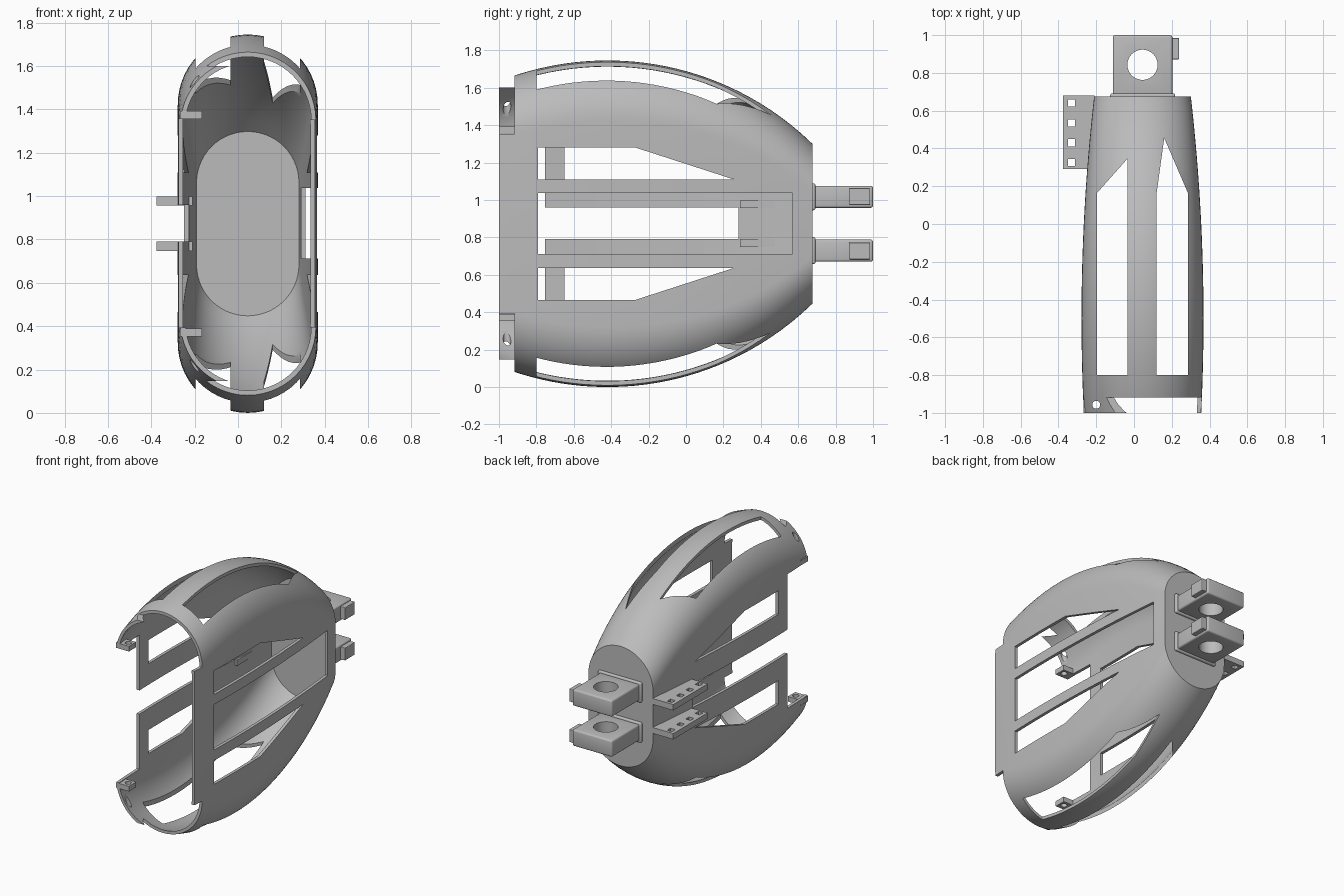
import bpy, bmesh, math
from mathutils import Matrix

cube = bpy.data.objects.get("Cube")
if cube:
    bpy.data.objects.remove(cube, do_unlink=True)

CX, CZ = 0.045, 0.873      # centre of the shell section
BACK = 0.675               # y of the closed end
WALL = 0.022

grey = bpy.data.materials.new("plain grey")
grey.use_nodes = True
grey.diffuse_color = (0.5, 0.5, 0.5, 1)
grey.node_tree.nodes["Principled BSDF"].inputs["Base Color"].default_value = (0.5, 0.5, 0.5, 1)


def finish(name, bm):
    bmesh.ops.recalc_face_normals(bm, faces=bm.faces)
    mesh = bpy.data.meshes.new(name)
    bm.to_mesh(mesh)
    bm.free()
    obj = bpy.data.objects.new(name, mesh)
    bpy.context.scene.collection.objects.link(obj)
    mesh.materials.append(grey)
    return obj


def box(name, x, y, z):
    bm = bmesh.new()
    size = Matrix.Diagonal((x[1] - x[0], y[1] - y[0], z[1] - z[0], 1))
    mid = Matrix.Translation([sum(r) / 2 for r in (x, y, z)])
    bmesh.ops.create_cube(bm, size=1, matrix=mid @ size)
    return finish(name, bm)


def prism(name, points, place, lo, hi):
    """Extrude a 2D outline; place(u, v, w) turns it into 3D."""
    bm = bmesh.new()
    ends = [[bm.verts.new(place(u, v, w)) for u, v in points] for w in (lo, hi)]
    bridge(bm, *ends)
    for end in ends:
        bm.faces.new(end)
    return finish(name, bm)


def upright(name, x, y, radius, lo, hi):
    circle = [(x + radius * math.cos(i * math.pi / 24), y + radius * math.sin(i * math.pi / 24))
              for i in range(48)]
    return prism(name, circle, lambda u, v, w: (u, v, w), lo, hi)


def bridge(bm, a, b):
    for i in range(len(a)):
        j = (i + 1) % len(a)
        bm.faces.new((a[i], a[j], b[j], b[i]))


def bake(obj):
    graph = bpy.context.evaluated_depsgraph_get()
    mesh = bpy.data.meshes.new_from_object(obj.evaluated_get(graph))
    obj.modifiers.clear()
    obj.data = mesh


def cut(obj, cutters):
    for c in cutters:
        c.hide_render = True
        mod = obj.modifiers.new("cut", "BOOLEAN")
        mod.operation, mod.solver, mod.object = "DIFFERENCE", "EXACT", c
    bake(obj)
    for c in cutters:
        bpy.data.objects.remove(c, do_unlink=True)


def bevel(obj, width):
    mod = obj.modifiers.new("bevel", "BEVEL")
    mod.width, mod.segments = width, 3
    bake(obj)


def smooth(obj):
    bpy.ops.object.select_all(action="DESELECT")
    obj.select_set(True)
    bpy.context.view_layer.objects.active = obj
    bpy.ops.object.shade_smooth_by_angle(angle=math.radians(30))


# Shell: a tapering slot-shaped section, hollow, closed at the back
def section(bm, y, inset):
    half_w = 0.323 - 0.0485 * (y + 0.5) ** 2 - inset
    half_h = 0.873 - 1.57 + math.sqrt(1.57 ** 2 - (y + 0.42) ** 2) - inset
    ring, n = [], 28
    for side in (1, -1):
        for i in range(n + 1):
            a = math.pi * i / n
            ring.append(bm.verts.new((CX + side * half_w * math.cos(a), y,
                                      CZ + side * (half_h - half_w + half_w * math.sin(a)))))
    return ring


bm = bmesh.new()
steps = 30
layers = []
for inset, end in ((0, BACK), (WALL, BACK - 0.02)):
    rings = [section(bm, -1 + (end + 1) * i / steps, inset) for i in range(steps + 1)]
    for a, b in zip(rings, rings[1:]):
        bridge(bm, a, b)
    bm.faces.new(rings[-1])
    layers.append(rings)
bridge(bm, layers[0][0], layers[1][0])
shell = finish("shell", bm)

# Openings in the shell
along_x = lambda u, v, w: (w, u, v)
along_z = lambda u, v, w: (u, v, w)
cutters = [
    prism("top_window", [(-0.195, -0.8), (-0.035, -0.8), (-0.035, 0.345), (-0.195, 0.165)],
          along_z, -1, 3),
    prism("top_window", [(0.12, -0.8), (0.285, -0.8), (0.285, 0.165), (0.16, 0.455), (0.12, 0.165)],
          along_z, -1, 3),
    box("middle_window", (0.1, 1), (-0.79, 0.57), (0.712, 1.037)),
    box("front_slot", (-1, -0.05), (-1.2, 0.28), (0.79, 0.96)),
    box("front_step", (-1, 0), (-1.2, -0.755), (0.395, 1.357)),
]
for s in (1, -1):
    up = lambda d: CZ + s * d
    band = lambda a, b: sorted((up(a), up(b)))
    for lo, hi, front in ((0.1, 1, -0.79), (-1, -0.05, -0.65)):
        outline = [(front, up(0.237)), (0.255, up(0.237)), (-0.27, up(0.407)), (front, up(0.407))]
        cutters.append(prism("side_window", outline, along_x, lo, hi))
    cutters += [
        box("rim_trim", (-0.01, 1), (-1.2, -0.918), band(0.48, 2)),
        box("rim_trim", (-1, 0), (-1.2, -0.918), band(0.727, 2)),
        upright("screw_hole", -0.2, -0.957, 0.021, *band(0.3, 1)),
    ]
cut(shell, cutters)
smooth(shell)

for s, label in ((1, "upper"), (-1, "lower")):
    band = lambda a, b: sorted((CZ + s * a, CZ + s * b))

    # Screw tab inside the front rim
    tab = box(label + "_screw_tab", (-0.268, -0.165), (-1, -0.918), band(0.483, 0.52))
    cut(tab, [upright("tab_hole", -0.2, -0.957, 0.021, 0, 2)])

    # Side rail with square holes
    rail = box(label + "_side_rail", (-0.375, -0.21), (0.29, 0.68), band(0.083, 0.125))
    cut(rail, [box("rail_hole", (-0.35, -0.312), (y - 0.019, y + 0.019), (0, 2))
               for y in (0.325, 0.43, 0.535, 0.64)])

    # Hinge lug at the back, with its base and side stop
    lug = box(label + "_hinge_lug", (-0.112, 0.203), (0.66, 1), band(0.085, 0.203))
    bevel(lug, 0.012)
    cut(lug, [upright("pin_hole", CX, 0.843, 0.08, 0, 2)])
    smooth(lug)
    base = box(label + "_hinge_base", (-0.126, 0.217), (0.66, 0.692), band(0.072, 0.216))
    bevel(base, 0.01)
    smooth(base)
    stop = box(label + "_hinge_stop", (0.19, 0.238), (0.872, 0.985), band(0.1, 0.19))
    bevel(stop, 0.004)
